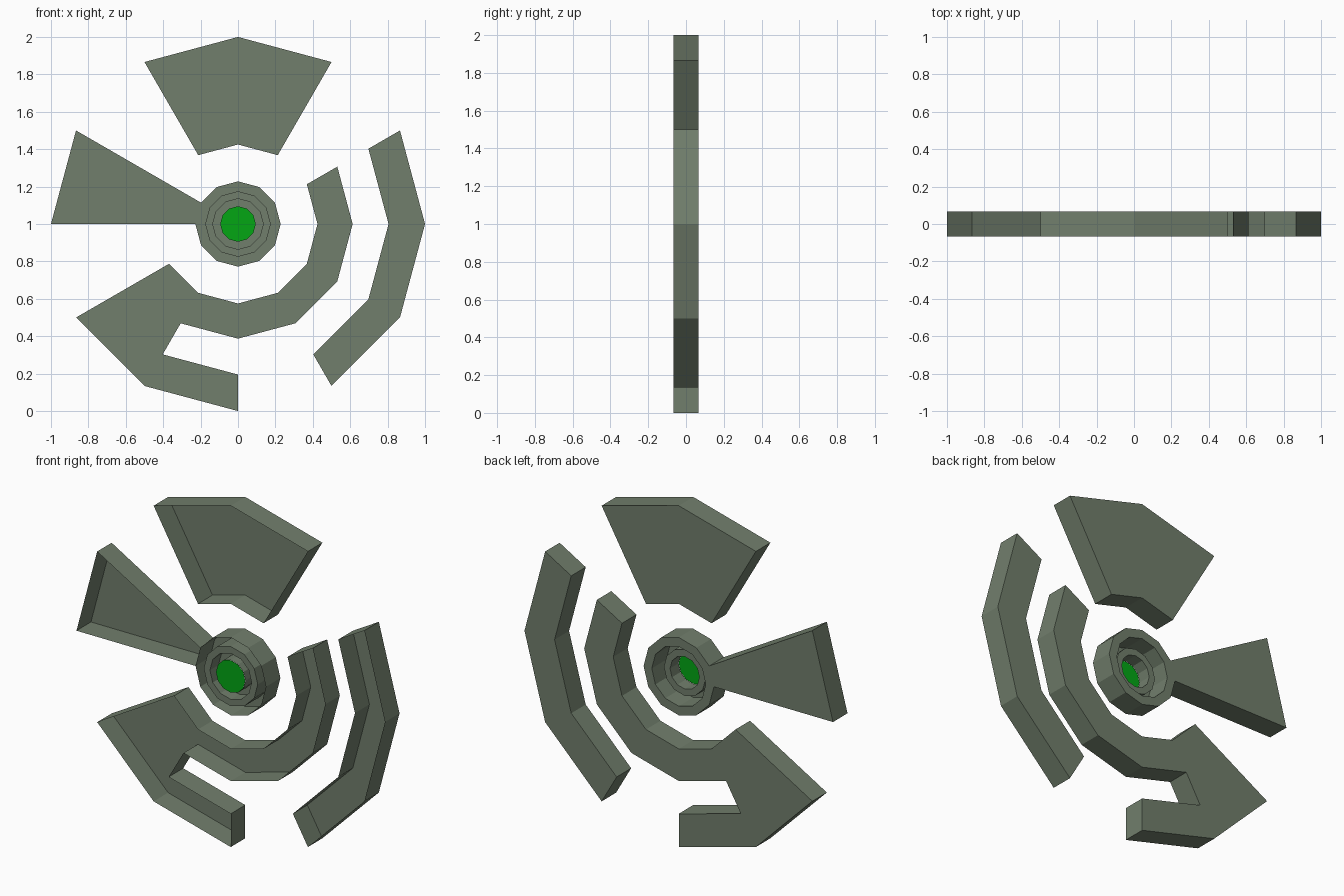
import bpy, bmesh, math

if "Cube" in bpy.data.objects:
    bpy.data.objects.remove(bpy.data.objects["Cube"])

HALF = 0.067                                   # half thickness of the emblem
R1, R2, R3, R4, RH = 1.0, 0.805, 0.613, 0.425, 0.228


def material(name, rgb):
    m = bpy.data.materials.new(name)
    m.diffuse_color = (*rgb, 1)
    m.use_nodes = True
    m.node_tree.nodes["Principled BSDF"].inputs["Base Color"].default_value = m.diffuse_color
    return m


GREY = material("grey_green", (0.165, 0.21, 0.15))
GREEN = material("bright_green", (0.001, 0.38, 0.007))


def point(r, deg, y):
    a = math.radians(deg)
    return (r * math.cos(a), y, 1 + r * math.sin(a))


def finish(bm, name, mat):
    me = bpy.data.meshes.new(name)
    bm.to_mesh(me)
    bm.free()
    me.materials.append(mat)
    bpy.context.collection.objects.link(bpy.data.objects.new(name, me))


def tray(name, outline):
    """Back plate and side walls from (radius, degrees) points; front is open."""
    bm = bmesh.new()
    f = [bm.verts.new(point(r, d, -HALF)) for r, d in outline]
    b = [bm.verts.new(point(r, d, HALF)) for r, d in outline]
    bm.faces.new(b[::-1])
    for i in range(len(f)):
        j = (i + 1) % len(f)
        bm.faces.new((f[i], f[j], b[j], b[i]))
    finish(bm, name, GREY)


def arc(r, start, end):
    step = 30 if end > start else -30
    return [(r, d) for d in range(start, end + step, step)]


def lathe(name, profile, sides=12):
    """Sweep an open (radius, y) profile around the emblem centre."""
    bm = bmesh.new()
    rings = [[bm.verts.new(point(r, 360 * s / sides, y)) for r, y in profile]
             for s in range(sides)]
    for s in range(sides):
        a, b = rings[s], rings[(s + 1) % sides]
        for i in range(len(profile) - 1):
            bm.faces.new((a[i], b[i], b[i + 1], a[i + 1]))
    finish(bm, name, GREY)


# Blades and curved bands, hollow towards the front
tray("top_blade", arc(R1, 60, 120) + arc(R4, 120, 60))
tray("left_blade", arc(R1, 150, 180) + arc(RH, 180, 150))
tray("outer_band", arc(R1, -60, 30) + arc(R2, 30, -60))
# Inner band joined to the lower left hook
tray("inner_band_hook", (arc(R4, 30, -150) + arc(R1, -150, -90)
     + arc(R2, -90, -120) + arc(R3, -120, 30))[::-1][::-1])

# Hub: a sheet folded into ring channels, open to the front
lathe("hub", [(RH, -HALF), (RH, HALF), (0.175, HALF), (0.175, -HALF),
              (0.135, -HALF), (0.135, 0.012), (0.095, 0.012), (0.095, -HALF)])

# Green disc closing the centre of the hub at the front
bm = bmesh.new()
bm.faces.new([bm.verts.new(point(0.095, d, -HALF - 0.001)) for d in range(0, 360, 30)])
finish(bm, "centre_disc", GREEN)
